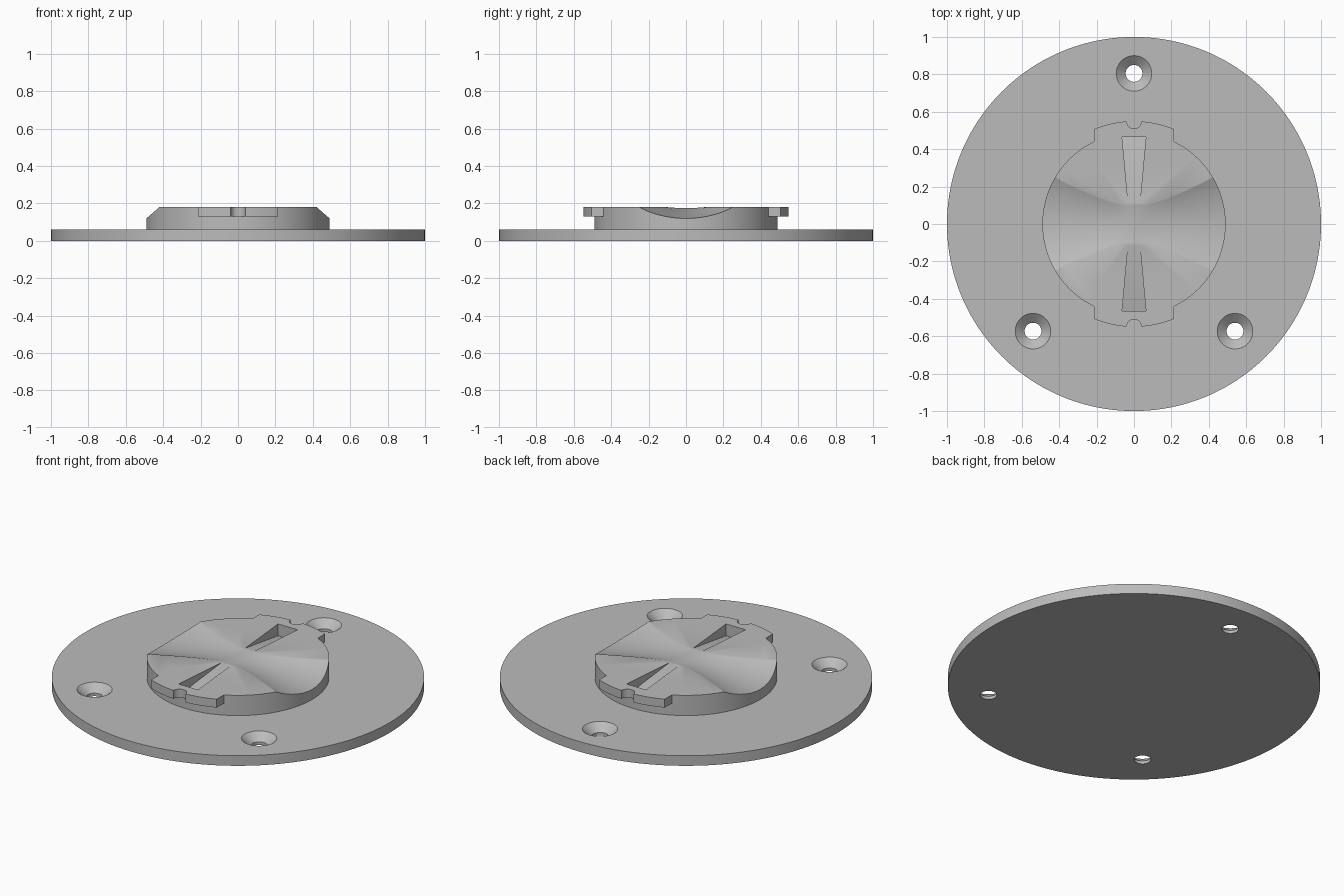
import bpy, bmesh, math
from mathutils import Vector

cube = bpy.data.objects.get("Cube")
if cube:
    bpy.data.objects.remove(cube)

grey = bpy.data.materials.new("plain grey")
grey.use_nodes = True
grey.diffuse_color = (0.5, 0.5, 0.5, 1)
grey.node_tree.nodes["Principled BSDF"].inputs["Base Color"].default_value = (0.5, 0.5, 0.5, 1)

PLATE_TOP, TAB_Z, TOP = 0.06, 0.13, 0.18
BOSS_R, TAB_R, TAB_X, NOTCH_R = 0.49, 0.55, 0.215, 0.04


def finish(name, bm):
    bmesh.ops.recalc_face_normals(bm, faces=bm.faces)
    me = bpy.data.meshes.new(name)
    bm.to_mesh(me)
    bm.free()
    me.materials.append(grey)
    ob = bpy.data.objects.new(name, me)
    bpy.context.collection.objects.link(ob)
    return ob


def loft(name, rings):
    """Closed solid skinned through rings of equal length."""
    bm = bmesh.new()
    rows = [[bm.verts.new(p) for p in ring] for ring in rings]
    n = len(rows[0])
    for a, b in zip(rows, rows[1:]):
        for i in range(n):
            j = (i + 1) % n
            bm.faces.new((a[i], a[j], b[j], b[i]))
    bm.faces.new(rows[0])
    bm.faces.new(rows[-1])
    return finish(name, bm)


def turned(name, profile, cx=0, cy=0, n=128):
    """Solid of revolution from (radius, height) pairs."""
    turn = [math.tau * i / n for i in range(n)]
    return loft(name, [[(cx + r * math.cos(a), cy + r * math.sin(a), z) for a in turn]
                       for r, z in profile])


def combine(ob, tool, operation):
    mod = ob.modifiers.new("cut", "BOOLEAN")
    mod.object, mod.operation, mod.solver = tool, operation, "EXACT"
    bpy.context.view_layer.update()
    graph = bpy.context.evaluated_depsgraph_get()
    me = bpy.data.meshes.new_from_object(ob.evaluated_get(graph))
    ob.modifiers.clear()
    ob.data = me
    bpy.data.objects.remove(tool)


# Base plate with three countersunk screw holes
plate = turned("base_plate", [(1, 0), (1, PLATE_TOP)], n=160)
for x, y in ((0, 0.805), (0.54, -0.573), (-0.54, -0.573)):
    sink = [(0.045, -0.05), (0.045, 0.018), (0.095, PLATE_TOP), (0.095, 0.1)]
    combine(plate, turned("screw_cutter", sink, x, y, 48), "DIFFERENCE")

# Central boss
boss = turned("locking_boss", [(BOSS_R, PLATE_TOP), (BOSS_R, TOP)])

# Pair of locking tabs, each with a round notch in its rim
for s in (1, -1):
    half = math.asin(TAB_X / TAB_R)
    gap = math.asin(NOTCH_R / TAB_R)
    arc = [gap + (half - gap) * i / 10 for i in range(11)]
    right = [(TAB_R * math.sin(a), TAB_R * math.cos(a)) for a in arc]
    notch = [(NOTCH_R * math.cos(a), TAB_R - NOTCH_R * math.sin(a))
             for a in (math.pi * i / 12 for i in range(1, 12))]
    left = [(-x, y) for x, y in right]
    outline = ([(TAB_X, 0.3)] + right[::-1] + notch + left + [(-TAB_X, 0.3)])
    tab = loft("tab", [[(x, s * y, z) for x, y in outline] for z in (TAB_Z, TOP)])
    combine(boss, tab, "UNION")

# Flared finger scoop running across the boss, shallow in the middle
rings = []
for i in range(41):
    x = -0.6 + 1.2 * i / 40
    width = math.hypot(0.1, 0.545 * x)
    depth = 0.005 + 0.055 * abs(x) / BOSS_R
    ring = []
    for k in range(25):
        v = -1.15 + 2.3 * k / 24
        ring.append((x, v * width, TOP - depth * (1 - v * v)))
    ring += [(x, 1.15 * width, 0.3), (x, -1.15 * width, 0.3)]
    rings.append(ring)
combine(boss, loft("scoop_cutter", rings), "DIFFERENCE")

# Tapered slots whose floors ramp down towards the tabs
for s in (1, -1):
    bm = bmesh.new()
    for w, y, z in ((0.03, 0.1, 0.182), (0.064, 0.466, 0.11)):
        for x in (-w, w):
            for h in (z, 0.3):
                bm.verts.new(Vector((x, s * y, h)))
    bmesh.ops.convex_hull(bm, input=bm.verts)
    combine(boss, finish("slot_cutter", bm), "DIFFERENCE")

# Smooth round walls, crisp edges
for ob in (plate, boss):
    bpy.ops.object.select_all(action="DESELECT")
    ob.select_set(True)
    bpy.context.view_layer.objects.active = ob
    bpy.ops.object.shade_smooth_by_angle(angle=math.radians(25))
